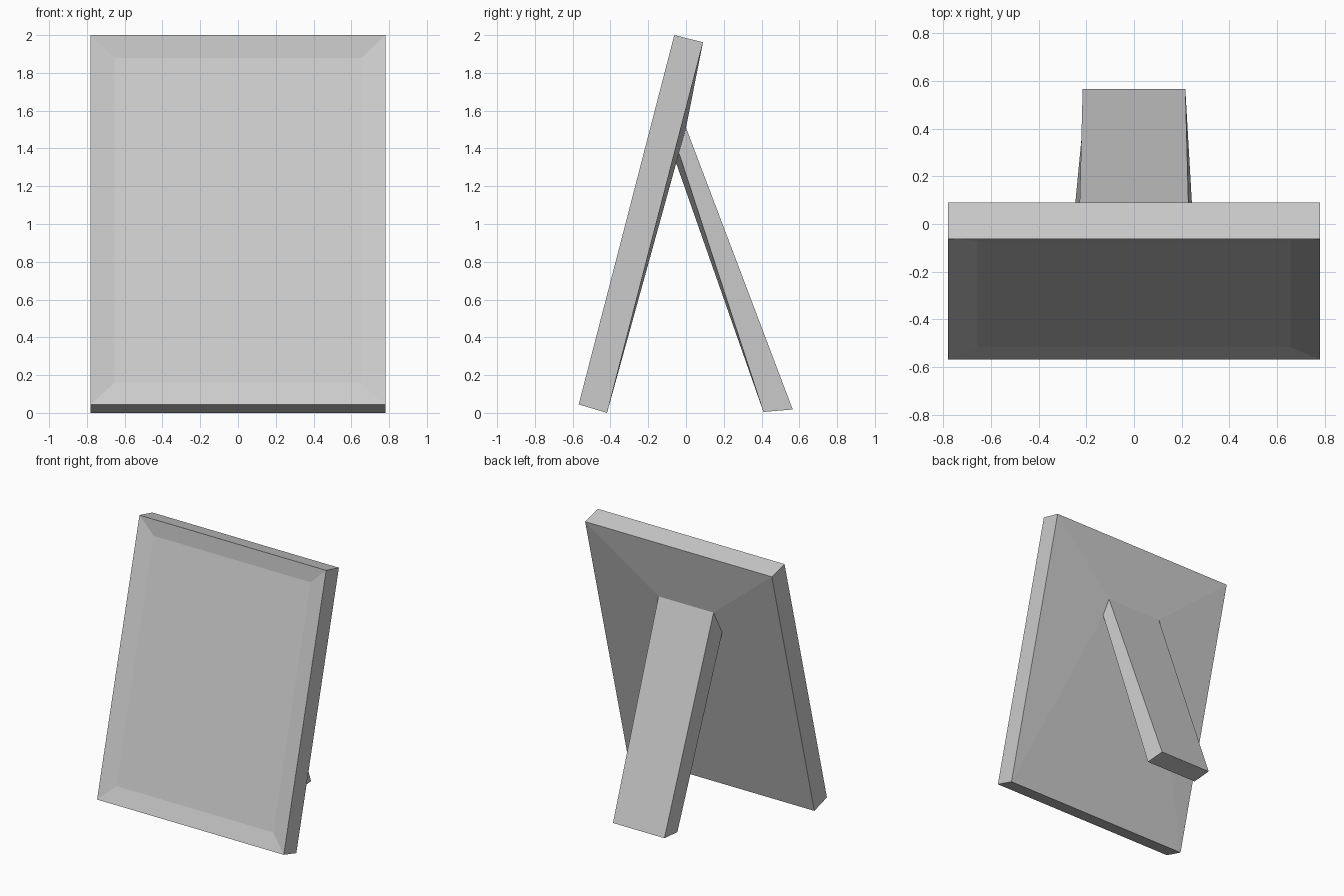
import bpy
import bmesh

if "Cube" in bpy.data.objects:
    bpy.data.objects.remove(bpy.data.objects["Cube"])


def ring(bottom, top):
    """Four-corner loop from (half_width, y, z) of its lower and upper edge."""
    (bx, by, bz), (tx, ty, tz) = bottom, top
    return [(-bx, by, bz), (bx, by, bz), (tx, ty, tz), (-tx, ty, tz)]


# Cross-section loops, from the recessed picture through to the stand's foot
rings = [
    ring((0.655, -0.515, 0.16), (0.655, -0.07, 1.88)),   # recessed picture
    ring((0.78, -0.568, 0.045), (0.78, -0.062, 2.0)),    # front rim
    ring((0.78, -0.418, 0.0), (0.78, 0.09, 1.962)),      # back rim
    ring((0.255, -0.05, 1.37), (0.23, 0.0, 1.51)),       # root of the stand
    ring((0.215, 0.41, 0.005), (0.215, 0.565, 0.018)),   # foot of the stand
]
# The stand's root is slightly twisted
rings[3][0] = (-0.26, -0.06, 1.345)
rings[3][1] = (0.25, -0.042, 1.39)

# Skin the loops into one closed body
bm = bmesh.new()
loops = [[bm.verts.new(p) for p in r] for r in rings]
for a, b in zip(loops, loops[1:]):
    for i in range(4):
        j = (i + 1) % 4
        bm.faces.new((a[i], a[j], b[j], b[i]))
bm.faces.new(loops[0])
bm.faces.new(loops[-1])
bmesh.ops.recalc_face_normals(bm, faces=bm.faces)

mesh = bpy.data.meshes.new("picture_frame_with_stand")
bm.to_mesh(mesh)
bm.free()
bpy.context.collection.objects.link(
    bpy.data.objects.new("picture_frame_with_stand", mesh))
